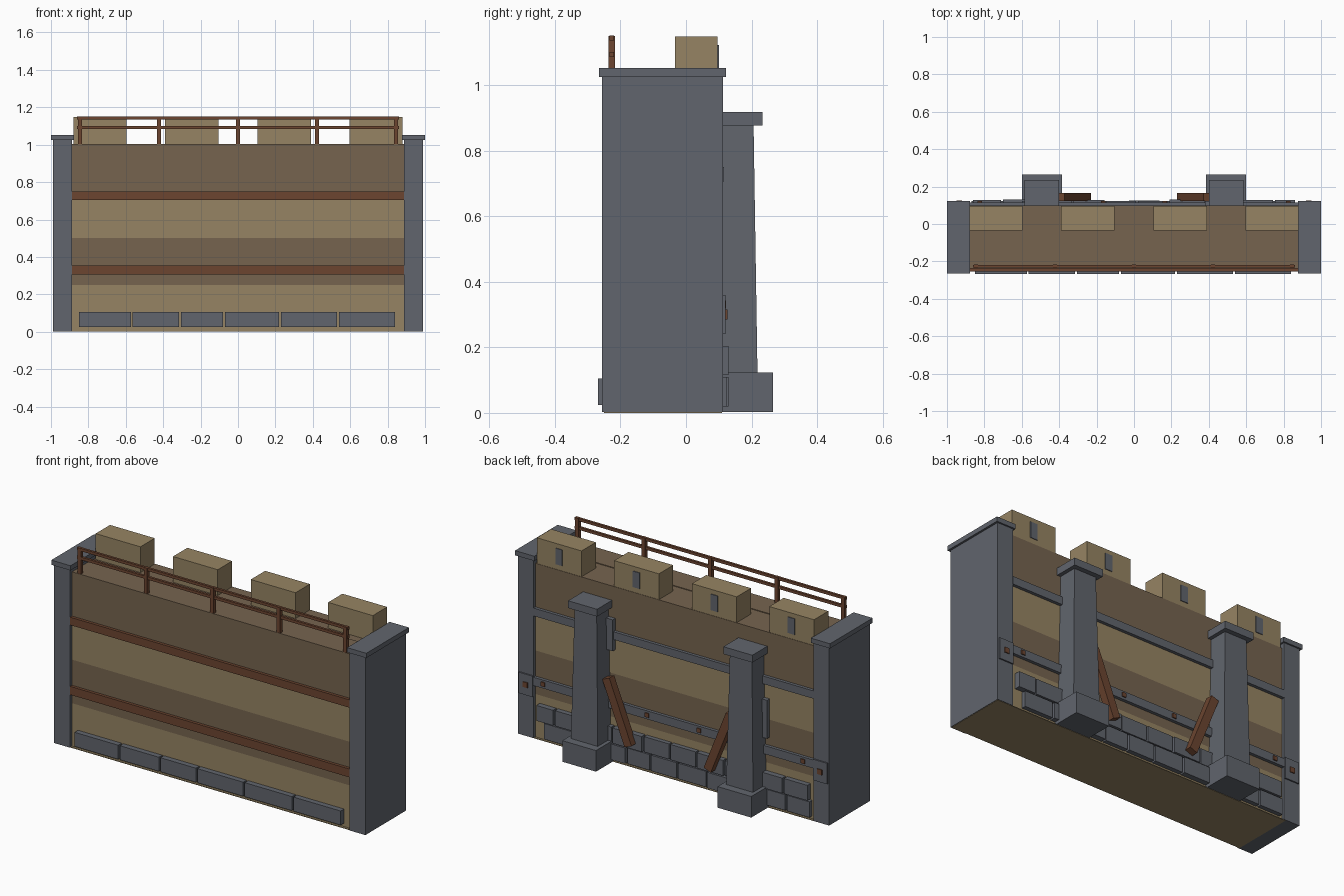
import bpy, bmesh, math, random
from mathutils import Vector

cube = bpy.data.objects.get("Cube")
if cube:
    bpy.data.objects.remove(cube, do_unlink=True)
random.seed(4)


def material(name, r, g, b):
    linear = [((c / 255 + 0.055) / 1.055) ** 2.4 for c in (r, g, b)] + [1]
    m = bpy.data.materials.new(name)
    m.use_nodes = True
    m.diffuse_color = linear
    m.node_tree.nodes["Principled BSDF"].inputs["Base Color"].default_value = linear
    return m


SLATE = material("slate stone", 97, 101, 109)
TAN = material("light clay", 150, 132, 99)
CLAY = material("dark clay", 118, 100, 79)
WOOD = material("brown timber", 108, 69, 48)


def block(name, xs, ys, zs, mat, top=None):
    """Box from ranges; top gives other x and y ranges for the upper face."""
    bm = bmesh.new()
    bmesh.ops.create_cube(bm, size=1)
    for v in bm.verts:
        rx, ry = top if top and v.co.z > 0 else (xs, ys)
        v.co = Vector((rx[v.co.x > 0], ry[v.co.y > 0], zs[v.co.z > 0]))
    mesh = bpy.data.meshes.new(name)
    bm.to_mesh(mesh)
    bm.free()
    mesh.materials.append(mat)
    ob = bpy.data.objects.new(name, mesh)
    bpy.context.collection.objects.link(ob)
    return ob


def around(center, half):
    return (center - half, center + half)


def mirrored(side, a, b):
    return tuple(sorted((side * a, side * b)))


FRONT, BACK = -0.237, 0.098

# Wall courses in alternating clay
block("wall_base", (-0.9, 0.985), (-0.25, 0.11), (0, 0.004), TAN)
for i in range(4):
    block("wall_course", (-0.9, 0.9), (FRONT, BACK), (i * 0.25, (i + 1) * 0.25),
          CLAY if i % 2 else TAN)
block("walkway", (-0.89, 0.89), (FRONT, -0.085), (1, 1.004), CLAY)

# Horizontal beams: timber in front, stone bands behind
for low, high in ((0.305, 0.353), (0.705, 0.75)):
    block("front_beam", (-0.89, 0.89), (-0.254, FRONT), (low, high), WOOD)
    block("back_band", (-0.89, 0.89), (BACK, 0.116), (low, high), SLATE)
for x in (-0.825, -0.165, 0.165, 0.825):
    block("band_bolt", around(x, 0.012), (0.11, 0.122), around(0.33, 0.012), WOOD)

# End pillars with caps and bolted plates
for s in (-1, 1):
    block("end_pillar", mirrored(s, 0.888, 0.988), (-0.256, 0.113), (0.002, 1.03), SLATE)
    block("pillar_cap", mirrored(s, 0.878, 1), (-0.265, 0.122), (1.025, 1.052), SLATE)
    block("pillar_plate", mirrored(s, 0.89, 0.98), (0.11, 0.121), (0.24, 0.36), SLATE)
    block("plate_bolt", around(s * 0.935, 0.015), (0.11, 0.126), around(0.3, 0.015), WOOD)

# Battlements with slit plates on the back
for x in (-0.738, -0.247, 0.247, 0.738):
    block("battlement", around(x, 0.142), (-0.034, 0.096), (0.998, 1.148), TAN)
    block("slit_plate", around(x, 0.022), (0.094, 0.1), (1.03, 1.122), SLATE)

# Guard rail
for i in range(-2, 3):
    block("rail_post", around(i * 0.422, 0.011), (-0.236, -0.216), (1, 1.15), WOOD)
for z in (1.143, 1.093):
    block("guard_rail", (-0.86, 0.86), (-0.233, -0.219), around(z, 0.008), WOOD)

# Foundation stones along the front
edges = (-0.855, -0.568, -0.31, -0.075, 0.225, 0.535, 0.845)
for a, b in zip(edges, edges[1:]):
    block("front_stone", (a + 0.005, b - 0.005), (-0.268, FRONT), (0.024, 0.105), SLATE)

# Two staggered rows of foundation stones along the back
for low, high, start in ((0.02, 0.11, -0.87), (0.116, 0.204, -0.86)):
    x = start
    while x < 0.8:
        end = min(x + random.uniform(0.14, 0.2), 0.87)
        block("back_stone", (x, end - 0.01), (BACK, random.uniform(0.122, 0.131)),
              (low, high), SLATE)
        x = end

# Tapered buttresses with sloping timber braces
for s in (-1, 1):
    c = s * 0.493
    block("buttress_base", around(c, 0.107), (BACK, 0.265), (0.002, 0.123), SLATE)
    block("buttress_shaft", around(c, 0.085), (BACK, 0.218), (0.12, 0.88), SLATE,
          (around(c, 0.07), (BACK, 0.206)))
    block("buttress_cap", around(c, 0.092), (BACK, 0.234), (0.876, 0.918), SLATE)
    brace = block("brace", (-0.024, 0.024), (-0.022, 0.022), (-0.19, 0.19), WOOD)
    brace.location = (s * 0.322, 0.145, 0.32)
    brace.rotation_euler.y = s * math.atan2(0.14, 0.35)

# Wall plates beside the buttresses
block("buttress_plate", (0.38, 0.48), (BACK, 0.122), (0.64, 0.82), SLATE)
block("buttress_plate", (-0.6, -0.5), (BACK, 0.122), (0.4, 0.62), SLATE)
